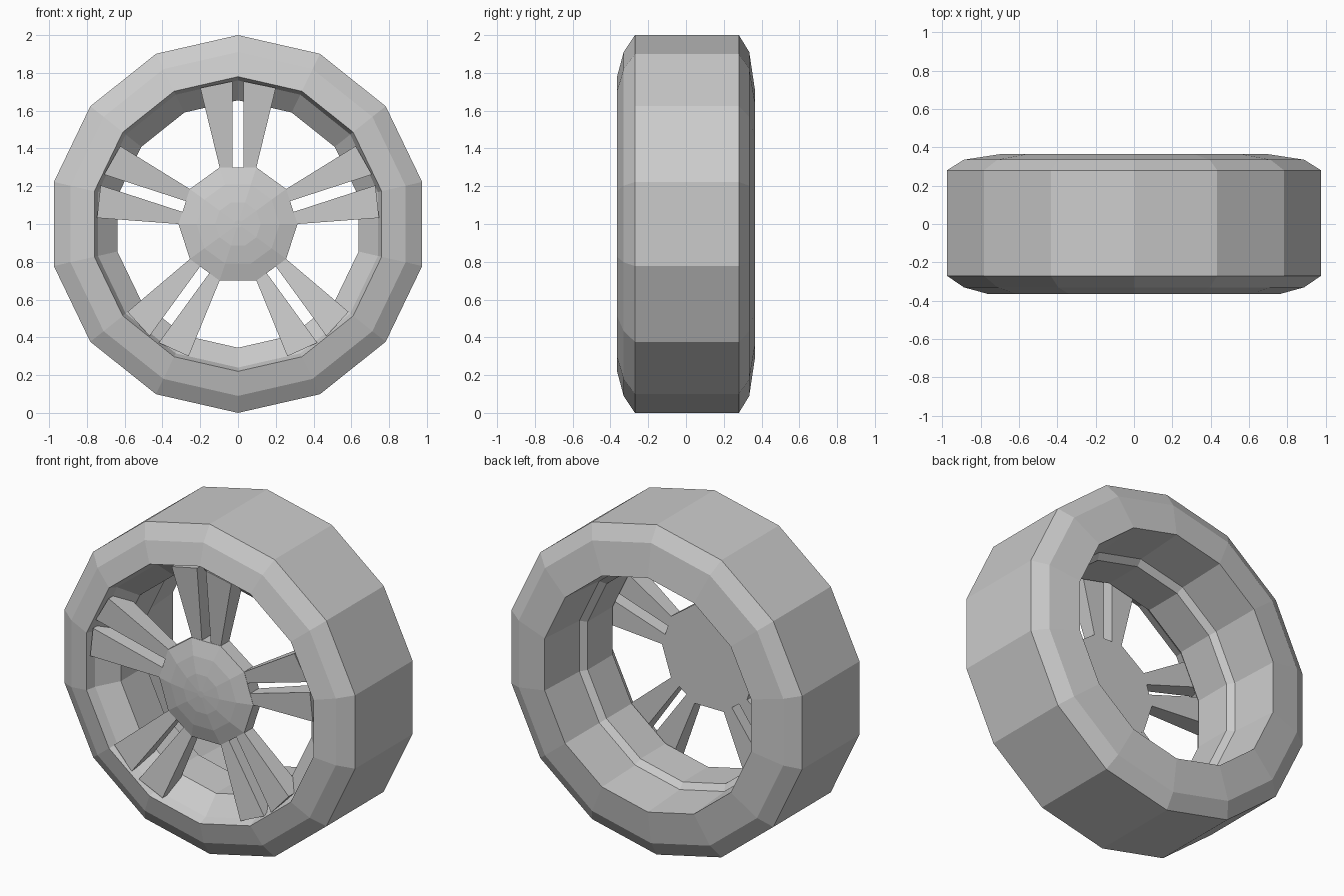
import bpy, bmesh, math
from mathutils import Matrix, Vector

cube = bpy.data.objects.get("Cube")
if cube:
    bpy.data.objects.remove(cube, do_unlink=True)

# Single flat colour
grey = bpy.data.materials.new("light_grey")
grey.use_nodes = True
colour = (0.6, 0.6, 0.6, 1)
grey.diffuse_color = colour
grey.node_tree.nodes["Principled BSDF"].inputs["Base Color"].default_value = colour

CENTRE = Vector((0, 0, 1))


def finish(name, bm):
    bmesh.ops.recalc_face_normals(bm, faces=bm.faces)
    mesh = bpy.data.meshes.new(name)
    bm.to_mesh(mesh)
    bm.free()
    mesh.materials.append(grey)
    obj = bpy.data.objects.new(name, mesh)
    bpy.context.collection.objects.link(obj)
    return obj


def lathe(name, profile, sides, offset=0.0, closed=False):
    """Spin (radius, y) points around the wheel axle."""
    bm = bmesh.new()
    rings = []
    for radius, y in profile:
        ring = []
        for i in range(sides):
            a = math.tau * (i + offset) / sides
            ring.append(bm.verts.new(CENTRE + Vector((radius * math.sin(a), y, radius * math.cos(a)))))
        rings.append(ring)
    pairs = list(zip(rings, rings[1:]))
    if closed:
        pairs.append((rings[-1], rings[0]))
    else:
        bm.faces.new(rings[0])
        bm.faces.new(rings[-1])
    for a, b in pairs:
        for i in range(sides):
            j = (i + 1) % sides
            bm.faces.new((a[i], a[j], b[j], b[i]))
    return finish(name, bm)


# Tyre with stepped shoulders, a bevelled front lip and an inner rim band
lathe("tyre", [(1.0, -0.27), (0.91, -0.33), (0.78, -0.365), (0.76, -0.31),
               (0.655, -0.21), (0.655, 0.03), (0.69, 0.06), (0.71, 0.365),
               (0.91, 0.335), (1.0, 0.28)],
      14, closed=True)

# Hub with a flat back and a shallow faceted dome
lathe("hub", [(0.315, -0.22), (0.315, -0.305), (0.22, -0.333), (0.12, -0.35), (0.02, -0.356)],
      10, offset=0.5)


# Five pairs of tapered spokes
def spoke(name, side, angle):
    bm = bmesh.new()
    outline = [(0.03, 0.27, -0.30), (0.09, 0.27, -0.30), (0.20, 0.72, -0.35), (0.03, 0.755, -0.35)]
    front = [bm.verts.new((side * x, y, z)) for x, z, y in outline]
    back = [bm.verts.new((side * x, -0.222, z)) for x, z, y in outline]
    bm.faces.new(front)
    bm.faces.new(back)
    for i in range(4):
        j = (i + 1) % 4
        bm.faces.new((front[i], front[j], back[j], back[i]))
    turn = Matrix.Translation(CENTRE) @ Matrix.Rotation(angle, 4, "Y")
    bmesh.ops.transform(bm, matrix=turn, verts=bm.verts)
    finish(name, bm)


for i in range(5):
    for side, label in ((-1, "a"), (1, "b")):
        spoke(f"spoke_{i + 1}_{label}", side, math.tau * i / 5)
